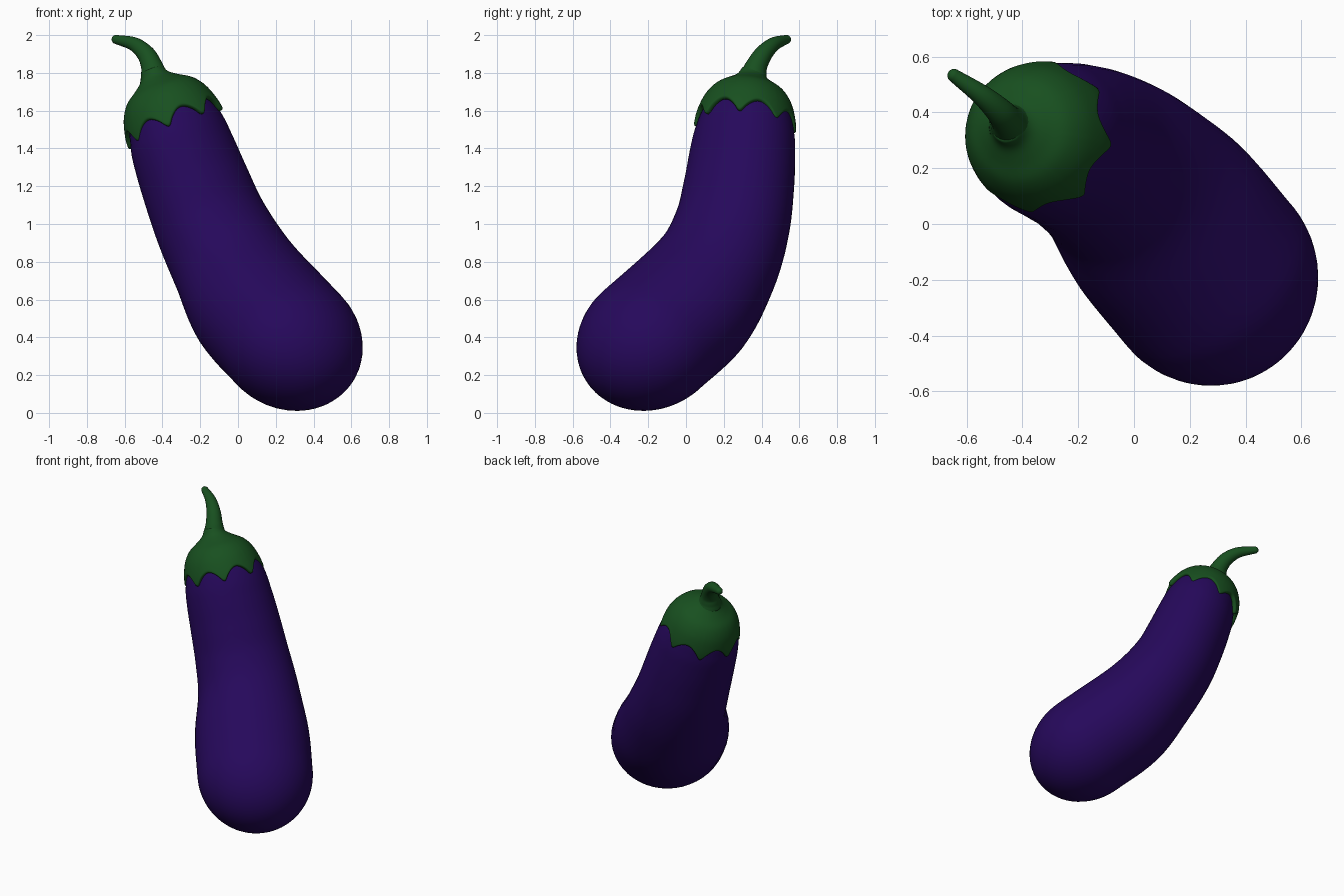
import bpy, bmesh, math
from mathutils import Vector

if "Cube" in bpy.data.objects:
    bpy.data.objects.remove(bpy.data.objects["Cube"])


def material(name, color):
    m = bpy.data.materials.new(name)
    m.diffuse_color = (*color, 1)
    m.use_nodes = True
    m.node_tree.nodes["Principled BSDF"].inputs["Base Color"].default_value = m.diffuse_color
    return m


def spline(pts, t):
    """Catmull-Rom point at t in 0..1 along a list of equal-length tuples."""
    pts = [Vector(p) for p in pts]
    pts = [2 * pts[0] - pts[1]] + pts + [2 * pts[-1] - pts[-2]]
    f = t * (len(pts) - 3)
    i = min(int(f), len(pts) - 4)
    f -= i
    a, b, c, d = pts[i:i + 4]
    return 0.5 * (2 * b + (c - a) * f + (2 * a - 5 * b + 4 * c - d) * f ** 2
                  + (3 * b - a - 3 * c + d) * f ** 3)


def loft(name, rings, mat, caps=True):
    """Skin a list of point rings, optionally closing both ends."""
    bm = bmesh.new()
    vr = [[bm.verts.new(p) for p in ring] for ring in rings]
    n = len(vr[0])
    for a, b in zip(vr, vr[1:]):
        for i in range(n):
            bm.faces.new((a[i], a[(i + 1) % n], b[(i + 1) % n], b[i]))
    if caps:
        bm.faces.new(vr[0])
        bm.faces.new(vr[-1])
    bmesh.ops.recalc_face_normals(bm, faces=bm.faces)
    for f in bm.faces:
        f.smooth = True
    me = bpy.data.meshes.new(name)
    bm.to_mesh(me)
    bm.free()
    me.materials.append(mat)
    ob = bpy.data.objects.new(name, me)
    bpy.context.collection.objects.link(ob)
    return ob


def sweep(name, path, mat, steps, sides, widen=1.0, dome=1.0):
    """Tube along (x, y, z, radius) points, widened sideways, with a domed far end."""
    side = Vector((0.66, 0.75, 0))
    samples = [spline(path, i / steps) for i in range(steps + 1)]
    stations = []
    for i, s in enumerate(samples):
        a, b = samples[max(i - 1, 0)], samples[min(i + 1, steps)]
        stations.append((s.xyz, (b.xyz - a.xyz).normalized(), s.w))
    c, t, r = stations[-1]
    for k in range(1, 17):
        a = math.radians(k * 5.55)
        stations.append((c + t * r * dome * math.sin(a), t, r * math.cos(a)))
    rings = []
    for c, t, r in stations:
        u = t.cross(side).normalized()
        v = t.cross(u) * widen
        rings.append([c + r * (u * math.cos(q) + v * math.sin(q))
                      for q in (2 * math.pi * i / sides for i in range(sides))])
    return loft(name, rings, mat)


purple = material("purple_skin", (0.019, 0.0025, 0.105))
green = material("green_leaf", (0.009, 0.08, 0.014))

# Body: curved fruit, narrow at the top and rounded at the bottom
sweep("body", [(-0.41, 0.337, 1.68, 0.12), (-0.37, 0.325, 1.6, 0.21),
               (-0.325, 0.312, 1.49, 0.248), (-0.284, 0.299, 1.37, 0.264),
               (-0.222, 0.28, 1.2, 0.276), (-0.14, 0.244, 0.995, 0.289),
               (-0.03, 0.165, 0.785, 0.311), (0.104, 0.014, 0.567, 0.35),
               (0.27, -0.185, 0.385, 0.354)], purple, 48, 48, 1.1, 1.17)

# Calyx: domed cap with eight pointed lobes, tilted along the top of the body
axis = Vector((-0.376, 0.119, 0.917)).normalized()
base = Vector((-0.328, 0.311, 1.5))
u = (Vector((1, 0, 0)) - axis * axis.x).normalized()
v = axis.cross(u)
profile = [(0.055, 0.35), (0.08, 0.302), (0.13, 0.263), (0.19, 0.222),
           (0.235, 0.158), (0.261, 0.082), (0.272, 0.025), (0.277, -0.035)]
rings, sides, rows = [], 96, 20
for j in range(rows + 1):
    ring = []
    for i in range(sides):
        q = 2 * math.pi * i / sides
        lobe = (math.sin(4 * (q + math.radians(9))) ** 2 + 0.005) ** 0.33
        r, h = spline(profile, j / rows * (1 - 0.28 * lobe))
        ring.append(base + axis * h + r * (u * math.cos(q) + v * math.sin(q)))
    rings.append(ring)
calyx = loft("calyx", rings, green, caps=False)
mod = calyx.modifiers.new("thickness", "SOLIDIFY")
mod.thickness, mod.offset = 0.03, -1
calyx.modifiers.new("soft_rim", "SUBSURF").levels = 1
calyx.modifiers["soft_rim"].render_levels = 1

# Stem: rises out of the calyx neck, bending outward to a blunt tip
sweep("stem", [(-0.437, 0.352, 1.76, 0.085), (-0.446, 0.36, 1.795, 0.07),
               (-0.458, 0.375, 1.84, 0.057), (-0.488, 0.41, 1.9, 0.048),
               (-0.55, 0.465, 1.952, 0.037), (-0.645, 0.532, 1.977, 0.024)],
      green, 30, 24)
